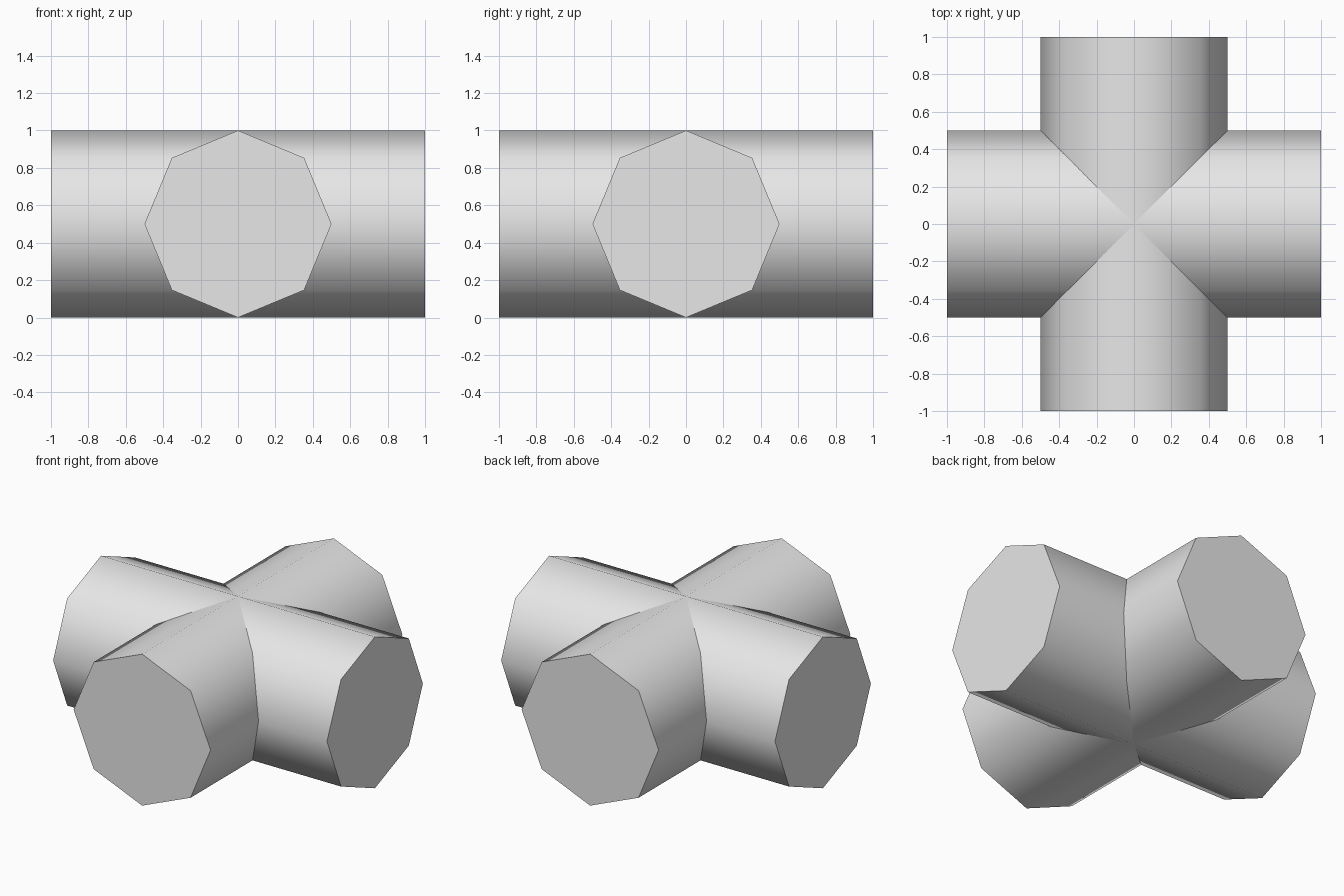
import bpy
import math

cube = bpy.data.objects.get("Cube")
if cube:
    bpy.data.objects.remove(cube, do_unlink=True)

# Single plain grey
grey = bpy.data.materials.new("light_grey")
grey.use_nodes = True
colour = (0.8, 0.8, 0.8, 1)
grey.diffuse_color = colour
grey.node_tree.nodes["Principled BSDF"].inputs["Base Color"].default_value = colour


def pipe(name, rotation):
    """Horizontal eight-sided bar with a corner on top, smooth sides and flat ends."""
    bpy.ops.mesh.primitive_cylinder_add(vertices=8, radius=0.5, depth=2,
                                        location=(0, 0, 0.5), rotation=rotation)
    bar = bpy.context.object
    bar.name = name
    bar.data.materials.append(grey)
    bpy.ops.object.transform_apply(location=False, rotation=True, scale=False)
    bpy.ops.object.shade_smooth_by_angle(angle=math.radians(60))


# Two bars crossing at right angles
pipe("side_to_side_pipe", (0, math.pi / 2, 0))
pipe("front_to_back_pipe", (math.pi / 2, 0, 0))
